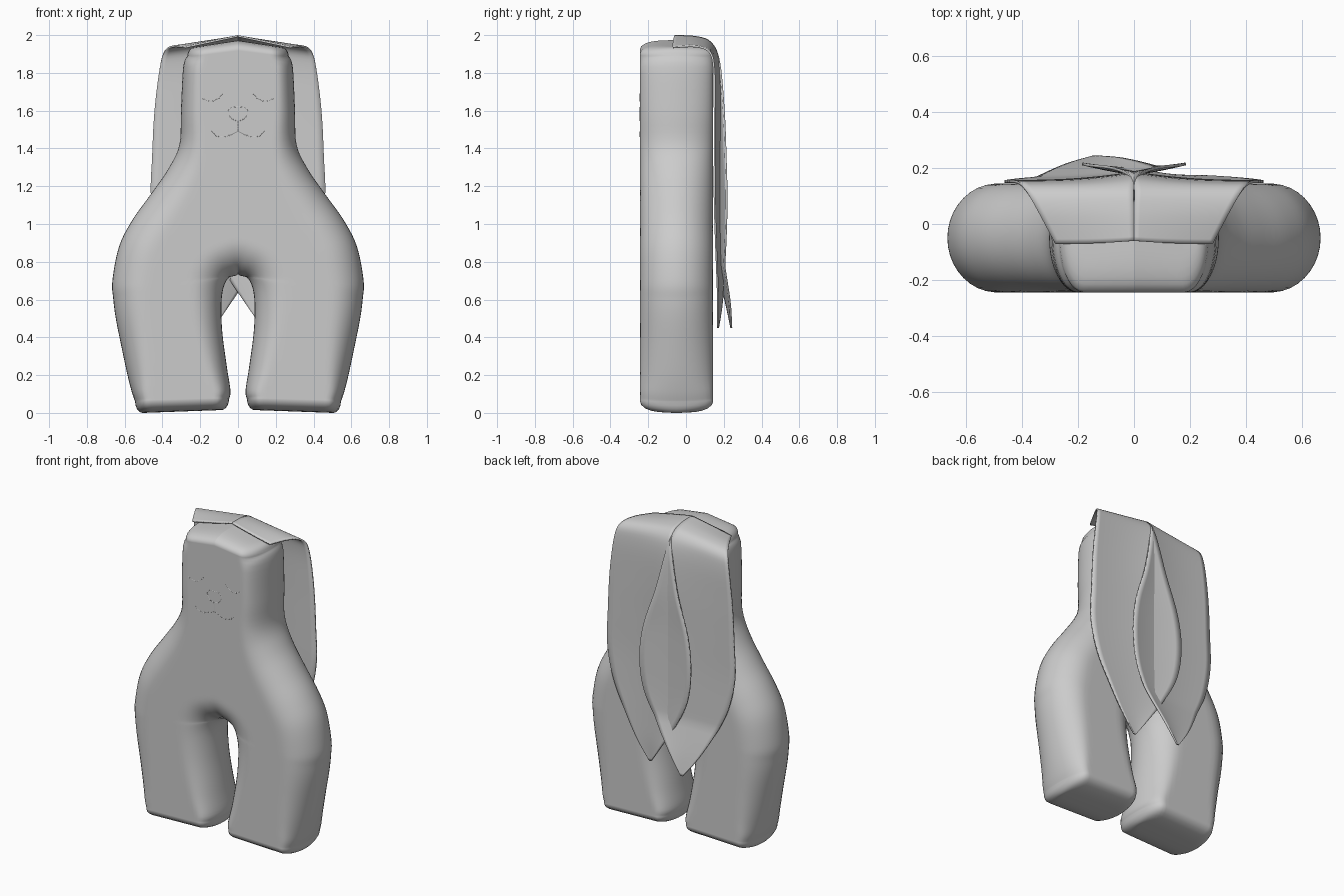
import bpy, bmesh, math
from mathutils import Vector

if "Cube" in bpy.data.objects:
    bpy.data.objects.remove(bpy.data.objects["Cube"])


def smooth_rows(rows, n):
    """Catmull-Rom interpolation through rows of equal length."""
    pts = [Vector(r) for r in rows]
    out = []
    for i in range(len(pts) - 1):
        a, b, c, d = pts[max(i - 1, 0)], pts[i], pts[i + 1], pts[min(i + 2, len(pts) - 1)]
        for k in range(n):
            t = k / n
            out.append(0.5 * (2 * b + (c - a) * t + (2 * a - 5 * b + 4 * c - d) * t * t
                              + (3 * b - a - 3 * c + d) * t ** 3))
    out.append(pts[-1])
    return out


def grid_faces(bm, grid):
    for r0, r1 in zip(grid, grid[1:]):
        for j in range(len(r0) - 1):
            bm.faces.new((r0[j], r0[j + 1], r1[j + 1], r1[j]))


def finish(bm, name):
    bmesh.ops.remove_doubles(bm, verts=bm.verts, dist=0.0008)
    bmesh.ops.dissolve_degenerate(bm, edges=bm.edges, dist=0.0001)
    bmesh.ops.recalc_face_normals(bm, faces=bm.faces)
    for f in bm.faces:
        f.smooth = True
    me = bpy.data.meshes.new(name)
    bm.to_mesh(me)
    bm.free()
    ob = bpy.data.objects.new(name, me)
    bpy.context.collection.objects.link(ob)
    return ob


def seg_dist(p, a, b):
    ab = b - a
    t = max(0, min(1, (p - a).dot(ab) / max(ab.length_squared, 1e-12)))
    return (p - a - ab * t).length


# Body: paired outer / inner outline points (xo, zo, xi, zi, edge radius)
body_rows = [
    (.268, 1.89, 0, 1.925, .09), (.29, 1.83, 0, 1.85, .09), (.302, 1.6, 0, 1.6, .10),
    (.31, 1.42, 0, 1.4, .12), (.37, 1.29, 0, 1.22, .15), (.46, 1.16, 0, 1.06, .17),
    (.56, 1.02, 0, .92, .18), (.63, .88, 0, .81, .18), (.665, .70, 0, .735, .18),
    (.66, .60, .055, .71, .17), (.647, .50, .085, .62, .16), (.617, .35, .085, .45, .14),
    (.585, .20, .06, .25, .11), (.562, .11, .04, .12, .08), (.545, .06, .047, .075, .07)]
N, COLS, DEPTH, YC = 5, 26, 0.194, -0.05
rows = smooth_rows(body_rows, N)
outer = [Vector((r[0], r[1])) for r in rows]
inner = [Vector((max(r[2], 0), r[3])) for r in rows]
inner[:8 * N + 1] = [Vector((0, p.y)) for p in inner[:8 * N + 1]]
crotch = inner[8 * N:]
sides = list(zip(outer, outer[1:])) + list(zip(crotch, crotch[1:]))

caps = [math.radians(a) for a in (20, 40, 55, 68, 78, 85, 90)]
steps = [(0, a, 1) for a in reversed(caps)]
steps += [(i, 0, 0) for i in range(len(rows))]
steps += [(len(rows) - 1, a, -1) for a in caps]
profile = []                        # front sheet as (x, z, half depth)
for i, ang, direction in steps:
    line = []
    for j in range(COLS + 1):
        s = 0.5 - 0.5 * math.cos(math.pi * j / COLS)
        p = inner[i].lerp(outer[i], s)
        d = 0 if j == COLS or (j == 0 and i >= 8 * N) else min(seg_dist(p, a, b) for a, b in sides)
        u = 1 - min(d / rows[i][4], 1)
        h = DEPTH * math.sqrt(max(1 - u * u, 0)) * max(math.cos(ang), 0) ** 0.6
        q = p.copy()
        if direction:
            mid = inner[i].lerp(outer[i], 0.5) if direction < 0 else inner[i]
            q.x += (mid.x - p.x) * 0.17 * (1 - math.cos(ang))
            q.y += direction * (0.048 if direction > 0 else 0.06) * math.sin(ang)
        line.append((q.x, q.y, h if h > 1e-3 else 0))
    profile.append(line)
bm = bmesh.new()
for sx in (1, -1):
    for sy in (1, -1):
        grid_faces(bm, [[bm.verts.new((sx * x, YC + sy * h, z)) for x, z, h in line]
                        for line in profile])
finish(bm, "plush_body")

# Ears: draped sheets crossing behind (xo, yo, zo, xi, yi, zi)
ear_rows = [
    (.28, -.07, 1.935, 0, -.06, 1.995), (.345, .05, 1.94, 0, .05, 1.99),
    (.39, .125, 1.91, 0, .13, 1.96), (.415, .148, 1.82, -.02, .175, 1.86),
    (.442, .152, 1.6, -.08, .2, 1.6), (.455, .152, 1.35, -.16, .21, 1.35),
    (.46, .152, 1.13, -.185, .215, 1.13), (.415, .158, .92, -.155, .21, .92),
    (.33, .165, .74, -.065, .2, .74), (.24, .17, .58, .04, .19, .58),
    (.145, .17, .45, .13, .17, .45)]
for side, name, lift in ((1, "right_ear", 0), (-1, "left_ear", .07)):
    bm = bmesh.new()
    grid = []
    for r in smooth_rows(ear_rows, 5):
        line = []
        for j in range(17):
            s = j / 16
            z = r[2] + (r[5] - r[2]) * s
            y = r[1] + (r[4] - r[1]) * s ** 2.5 + lift * max(0, (.78 - z) / .33)
            line.append(bm.verts.new((side * (r[0] + (r[3] - r[0]) * s), y, z)))
        grid.append(line)
    grid_faces(bm, grid)
    ear = finish(bm, name)
    mod = ear.modifiers.new("thickness", 'SOLIDIFY')
    mod.thickness = 0.01
    mod.offset = 0


# Stitched face: thin threads almost sunk into the front
def thread(name, pts, closed=False):
    cu = bpy.data.curves.new(name, 'CURVE')
    cu.dimensions = '3D'
    cu.bevel_depth = 0.003
    cu.bevel_resolution = 1
    cu.resolution_u = 4
    sp = cu.splines.new('BEZIER')
    sp.bezier_points.add(len(pts) - 1)
    for bp, (x, z) in zip(sp.bezier_points, pts):
        bp.co = (x, YC - DEPTH + 0.002, z)
        bp.handle_left_type = bp.handle_right_type = 'AUTO'
    sp.use_cyclic_u = closed
    bpy.context.collection.objects.link(bpy.data.objects.new(name, cu))


for sx, label in ((1, "right"), (-1, "left")):
    thread(label + "_eye", [(sx * x, z) for x, z in ((.08, 1.69), (.11, 1.66), (.15, 1.65), (.19, 1.665))])
    thread(label + "_mouth", [(sx * x, z) for x, z in ((0, 1.49), (.06, 1.465), (.11, 1.465), (.14, 1.49))])
thread("nose", [(-.05, 1.6), (0, 1.62), (.05, 1.6), (0, 1.545)], True)
thread("nose_line", [(0, 1.545), (0, 1.49)])
